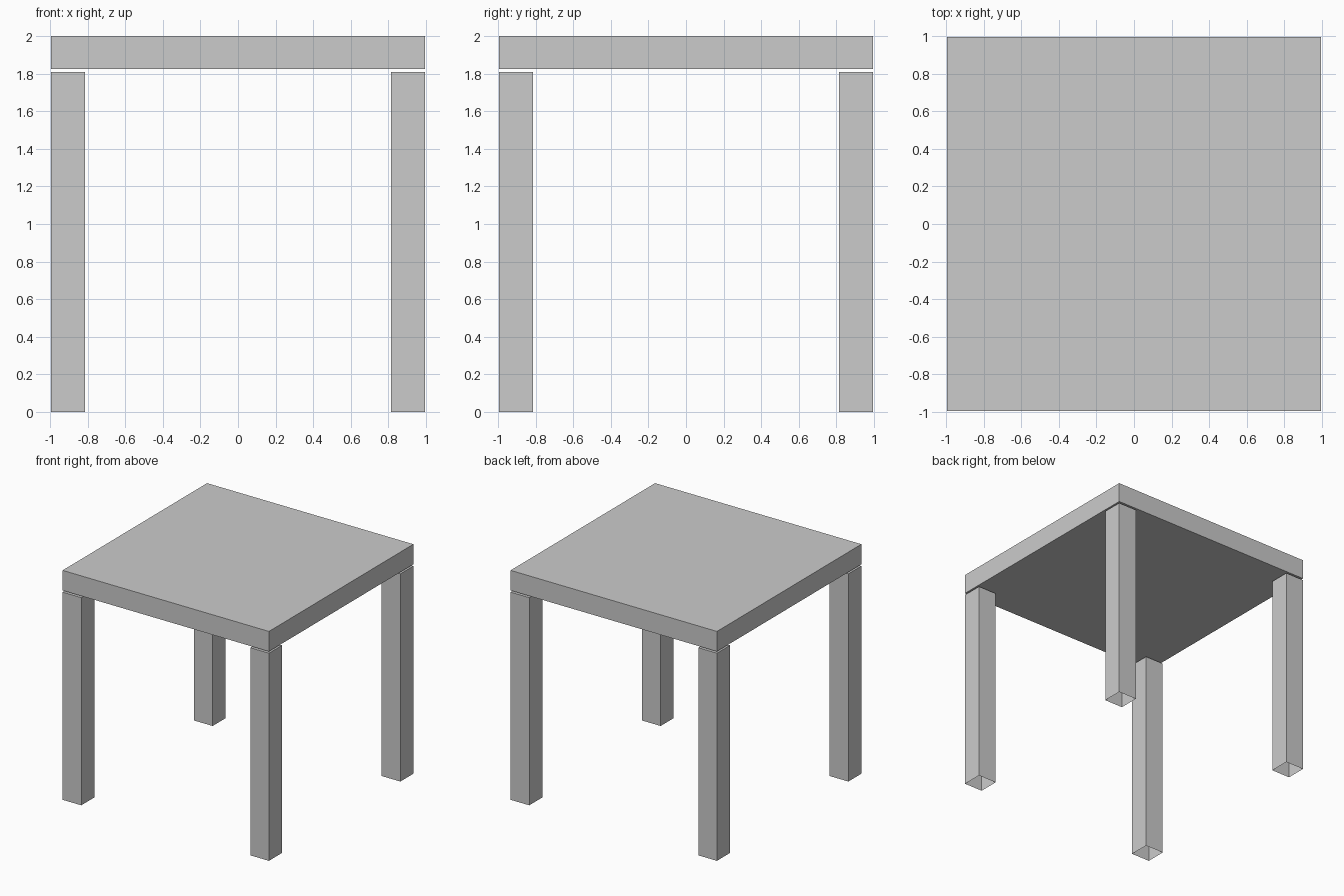
import bpy, bmesh
from mathutils import Matrix, Vector

if "Cube" in bpy.data.objects:
    bpy.data.objects.remove(bpy.data.objects["Cube"])

HALF = 0.995        # half width of the table
LEG = 0.18          # leg thickness
LEG_TOP = 1.81
SLAB_BOTTOM = 1.825
HEIGHT = 2.0


def box(name, low, high, open_bottom=False):
    low, high = Vector(low), Vector(high)
    bm = bmesh.new()
    matrix = Matrix.Translation((low + high) / 2) @ Matrix.Diagonal((*(high - low), 1))
    bmesh.ops.create_cube(bm, size=1, matrix=matrix)
    bm.normal_update()
    if open_bottom:
        faces = [f for f in bm.faces if f.normal.z < -0.5]
        bmesh.ops.delete(bm, geom=faces, context='FACES')
    mesh = bpy.data.meshes.new(name)
    bm.to_mesh(mesh)
    bm.free()
    obj = bpy.data.objects.new(name, mesh)
    bpy.context.collection.objects.link(obj)
    return obj


# Square table top
box("table_top", (-HALF, -HALF, SLAB_BOTTOM), (HALF, HALF, HEIGHT))

# Four hollow legs, open underneath, flush with the corners
for x_name, x in (("left", -HALF), ("right", HALF - LEG)):
    for y_name, y in (("front", -HALF), ("back", HALF - LEG)):
        box(f"{y_name}_{x_name}_leg", (x, y, 0), (x + LEG, y + LEG, LEG_TOP), open_bottom=True)
